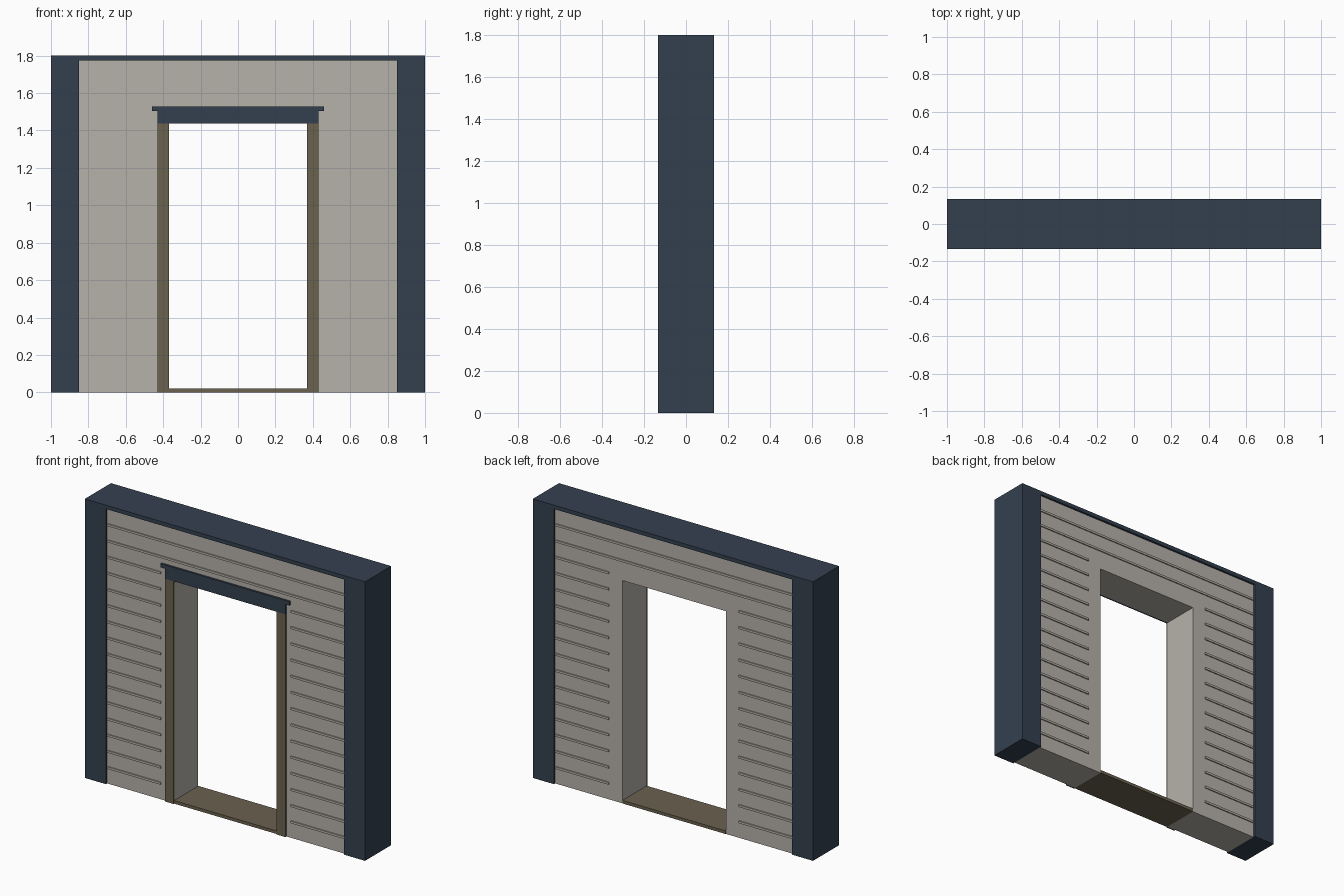
import bpy
import bmesh

if "Cube" in bpy.data.objects:
    bpy.data.objects.remove(bpy.data.objects["Cube"])


def material(name, color):
    m = bpy.data.materials.new(name)
    m.diffuse_color = (*color, 1.0)
    m.use_nodes = True
    m.node_tree.nodes["Principled BSDF"].inputs["Base Color"].default_value = m.diffuse_color
    return m


NAVY = material("dark navy", (0.034, 0.051, 0.078))
PLASTER = material("warm grey", (0.47, 0.44, 0.40))
WOOD = material("brown wood", (0.147, 0.122, 0.080))


def add_box(bm, x, y, z):
    """Add a box given (min, max) ranges on each axis."""
    verts = bmesh.ops.create_cube(bm, size=1.0)["verts"]
    for v in verts:
        v.co = [r[0] if c < 0 else r[1] for c, r in zip(v.co, (x, y, z))]


def boxes(name, mat, ranges):
    """Make one object out of a list of box ranges."""
    bm = bmesh.new()
    for r in ranges:
        add_box(bm, *r)
    mesh = bpy.data.meshes.new(name)
    bm.to_mesh(mesh)
    bm.free()
    mesh.materials.append(mat)
    ob = bpy.data.objects.new(name, mesh)
    bpy.context.collection.objects.link(ob)
    return ob


HEIGHT, CAP_Z = 1.8, 1.775
DEPTH, WALL_Y = 0.133, 0.12
POST_X, DOOR_X, DOOR_Z = 0.85, 0.368, 1.437

# Wall as one extruded arch-shaped outline around the doorway
outline = [(-POST_X, 0), (-DOOR_X, 0), (-DOOR_X, DOOR_Z), (DOOR_X, DOOR_Z),
           (DOOR_X, 0), (POST_X, 0), (POST_X, CAP_Z), (-POST_X, CAP_Z)]
bm = bmesh.new()
face = bm.faces.new([bm.verts.new((x, -WALL_Y, z)) for x, z in outline])
ext = bmesh.ops.extrude_face_region(bm, geom=[face])["geom"]
bmesh.ops.translate(bm, vec=(0, 2 * WALL_Y, 0),
                    verts=[g for g in ext if isinstance(g, bmesh.types.BMVert)])
bmesh.ops.recalc_face_normals(bm, faces=bm.faces)
mesh = bpy.data.meshes.new("wall")
bm.to_mesh(mesh)
bm.free()
mesh.materials.append(PLASTER)
bpy.context.collection.objects.link(bpy.data.objects.new("wall", mesh))

# Corner posts and top cap
for name, s in (("left_post", -1), ("right_post", 1)):
    boxes(name, NAVY, [(sorted((s * POST_X, s)), (-DEPTH, DEPTH), (0, CAP_Z))])
boxes("top_cap", NAVY, [((-1, 1), (-DEPTH, DEPTH), (CAP_Z, HEIGHT))])

# Siding battens on both faces, interrupted by the doorway
for name, ys in (("front_battens", (-WALL_Y - 0.007, -WALL_Y + 0.002)),
                 ("back_battens", (WALL_Y - 0.002, WALL_Y + 0.007))):
    strips = []
    for i in range(1, 17):
        z = i * CAP_Z / 17
        zs = (z - 0.007, z + 0.007)
        if z > 1.53:
            strips.append(((-0.845, 0.845), ys, zs))
        else:
            strips.append(((-0.845, -0.464), ys, zs))
            strips.append(((0.464, 0.845), ys, zs))
    boxes(name, PLASTER, strips)

# Door trim: side casings, lintel with a projecting ledge
for name, s in (("left_casing", -1), ("right_casing", 1)):
    boxes(name, WOOD, [(sorted((s * DOOR_X, s * 0.43)),
                        (-0.131, -WALL_Y + 0.002), (0, DOOR_Z))])
boxes("lintel", NAVY, [((-0.43, 0.43), (-0.131, -WALL_Y + 0.002), (DOOR_Z, 1.503))])
boxes("lintel_ledge", NAVY, [((-0.46, 0.46), (-DEPTH, -WALL_Y + 0.002), (1.503, 1.527))])

# Threshold through the full wall depth
boxes("threshold", WOOD, [((-DOOR_X, DOOR_X), (-0.125, 0.122), (0, 0.02))])
